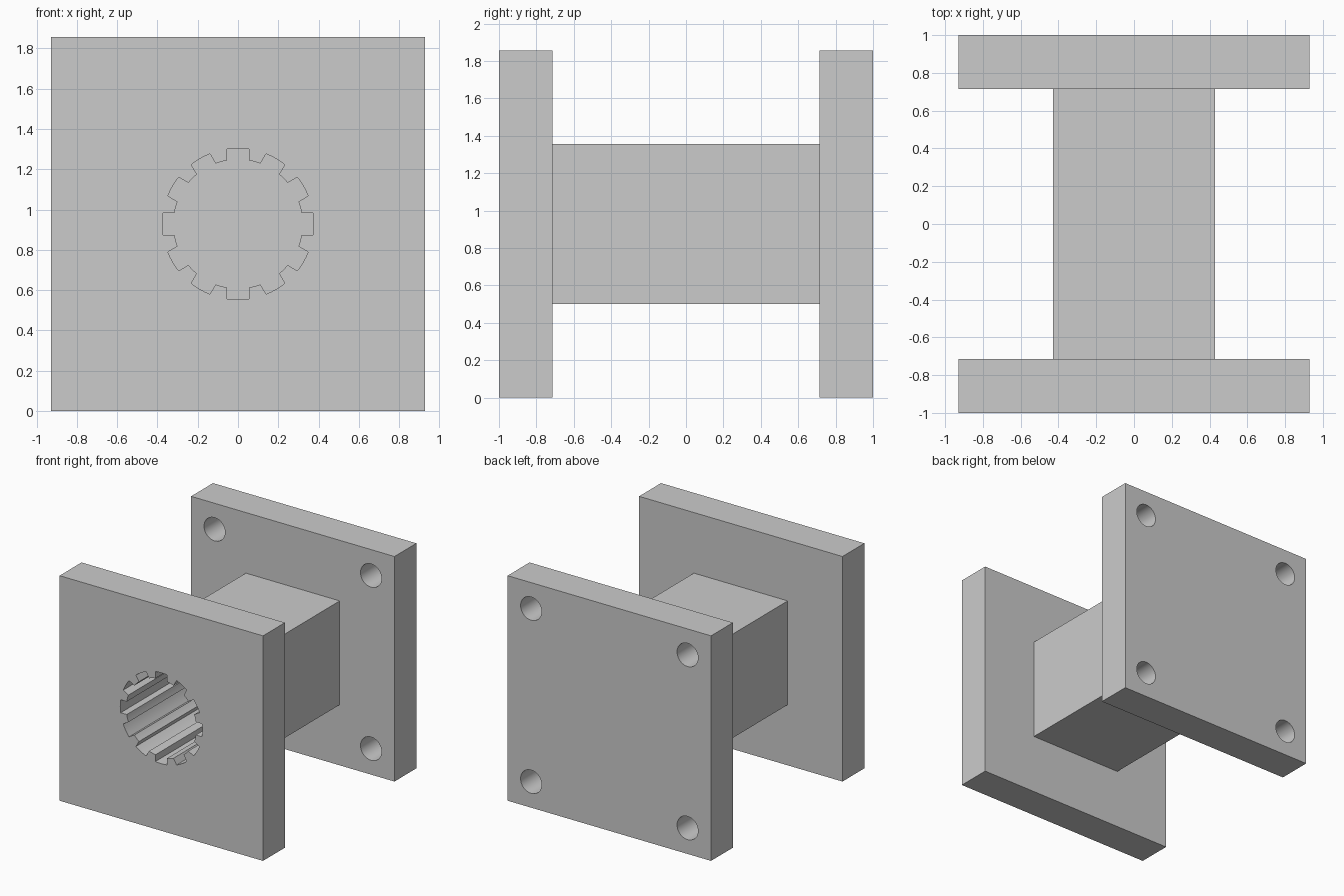
import bpy, bmesh
from math import sin, cos, asin, pi

if "Cube" in bpy.data.objects:
    bpy.data.objects.remove(bpy.data.objects["Cube"])

U = 1 / 14            # design unit: the part is 28 units long
CZ = 13 * U           # height of the centre axis


def new_object(name, bm):
    bmesh.ops.recalc_face_normals(bm, faces=bm.faces)
    mesh = bpy.data.meshes.new(name)
    bm.to_mesh(mesh)
    bm.free()
    obj = bpy.data.objects.new(name, mesh)
    bpy.context.collection.objects.link(obj)
    return obj


def box(name, half, y0, y1):
    bm = bmesh.new()
    bmesh.ops.create_cube(bm, size=1)
    for v in bm.verts:
        v.co = (v.co.x * 2 * half, y0 + (v.co.y + 0.5) * (y1 - y0), CZ + v.co.z * 2 * half)
    return new_object(name, bm)


def prism(name, points, y0, y1):
    bm = bmesh.new()
    face = bm.faces.new([bm.verts.new((x, y0, z)) for x, z in points])
    ext = bmesh.ops.extrude_face_region(bm, geom=[face])
    verts = [g for g in ext["geom"] if isinstance(g, bmesh.types.BMVert)]
    bmesh.ops.translate(bm, verts=verts, vec=(0, y1 - y0, 0))
    return new_object(name, bm)


def combine(target, tool, operation):
    mod = target.modifiers.new(tool.name, 'BOOLEAN')
    mod.object, mod.operation, mod.solver = tool, operation, 'EXACT'
    bpy.context.view_layer.objects.active = target
    bpy.ops.object.modifier_apply(modifier=mod.name)
    bpy.data.objects.remove(tool)


# Two square flanges joined by a square bar
body = box("flanged_coupler", 13 * U, -14 * U, -10 * U)
combine(body, box("back_flange", 13 * U, 10 * U, 14 * U), 'UNION')
combine(body, box("square_bar", 6 * U, -12 * U, 12 * U), 'UNION')

# Splined socket: twelve parallel-sided grooves around a round bore
R_OUT, R_IN, HALF_W, N = 0.375, 0.32, 0.0535, 12
a_out, a_in = asin(HALF_W / R_OUT), asin(HALF_W / R_IN)
spline = []
for i in range(N):
    mid = 2 * pi * i / N
    land = 2 * pi / N - 2 * a_in
    arc = [(R_OUT, mid - a_out + 2 * a_out * k / 4) for k in range(5)]
    arc += [(R_IN, mid + a_in + land * k / 3) for k in range(4)]
    spline += [(r * sin(a), CZ + r * cos(a)) for r, a in arc]
combine(body, prism("spline_cutter", spline, -1.1, 10 * U), 'DIFFERENCE')

# Four bolt holes through the back flange
for sx in (-1, 1):
    for sz in (-1, 1):
        circle = [(sx * 10 * U + 0.096 * cos(2 * pi * k / 48),
                   CZ + sz * 10 * U + 0.096 * sin(2 * pi * k / 48)) for k in range(48)]
        combine(body, prism("bolt_cutter", circle, 0.6, 1.1), 'DIFFERENCE')

# Smooth bores, crisp edges
body.select_set(True)
bpy.context.view_layer.objects.active = body
bpy.ops.object.shade_smooth_by_angle(angle=0.4)
